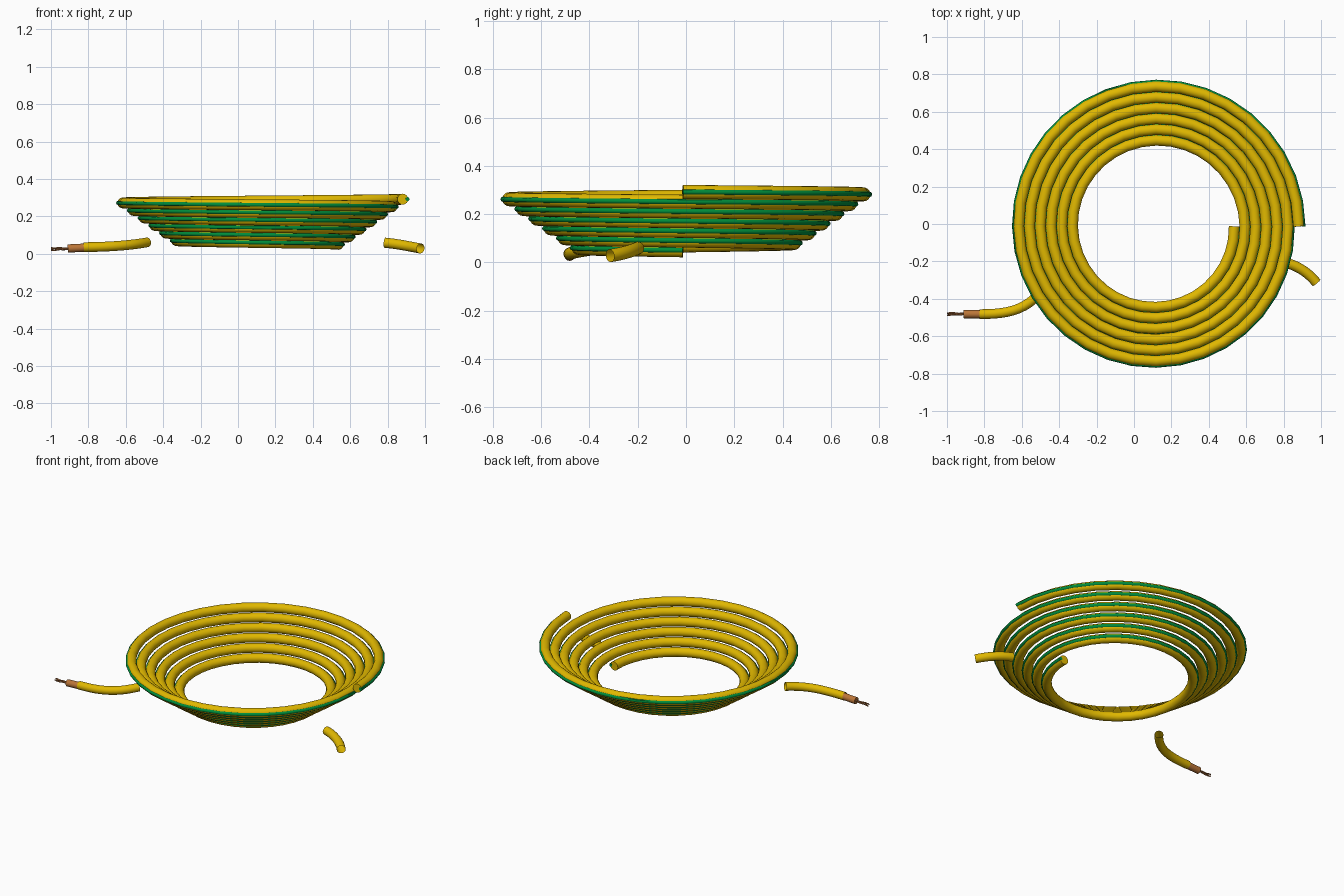
import bpy, bmesh
from math import sin, cos, pi
from mathutils import Vector
from mathutils.geometry import interpolate_bezier

if "Cube" in bpy.data.objects:
    bpy.data.objects.remove(bpy.data.objects["Cube"])


def material(name, rgb):
    m = bpy.data.materials.new(name)
    m.use_nodes = True
    m.diffuse_color = (*rgb, 1)
    bsdf = next(n for n in m.node_tree.nodes if n.type == "BSDF_PRINCIPLED")
    bsdf.inputs["Base Color"].default_value = (*rgb, 1)
    return m


YELLOW = material("yellow insulation", (0.75, 0.48, 0.0))
GREEN = material("green stripe", (0.0, 0.27, 0.045))
COPPER = material("copper core", (0.50, 0.18, 0.04))
STRAND = material("dark copper strand", (0.38, 0.14, 0.04))


def sweep(name, path, radius, mat, sides=16, capped=True):
    """Sweep a round section along a path."""
    bm = bmesh.new()
    up = Vector((0, 0, 1))
    rings = []
    for i, p in enumerate(path):
        tangent = (path[min(i + 1, len(path) - 1)] - path[max(i - 1, 0)]).normalized()
        out = up.cross(tangent).normalized()
        lift = tangent.cross(out)
        rings.append([bm.verts.new(p + radius * (cos(a) * out + sin(a) * lift))
                      for a in (2 * pi * k / sides for k in range(sides))])
    for r, s in zip(rings, rings[1:]):
        for k in range(sides):
            n = (k + 1) % sides
            bm.faces.new((r[k], r[n], s[n], s[k]))
    if capped:
        bm.faces.new(rings[0])
        bm.faces.new(rings[-1])
    bmesh.ops.recalc_face_normals(bm, faces=bm.faces[:])
    mesh = bpy.data.meshes.new(name)
    bm.to_mesh(mesh)
    bm.free()
    mesh.materials.append(mat)
    obj = bpy.data.objects.new(name, mesh)
    bpy.context.collection.objects.link(obj)
    bpy.ops.object.select_all(action="DESELECT")
    obj.select_set(True)
    bpy.context.view_layer.objects.active = obj
    bpy.ops.object.shade_smooth_by_angle(angle=pi / 4)


def bezier(a, b, c, d):
    return interpolate_bezier(Vector(a), Vector(b), Vector(c), Vector(d), 12)


def spiral(offset, turns=6, steps=36):
    """Clockwise conical spiral, widening and rising."""
    points = []
    for i in range(turns * steps + 1):
        t = i / steps
        r = 0.418 + offset + 0.0575 * t
        points.append(Vector((0.118 + r * cos(2 * pi * t),
                              -0.013 - r * sin(2 * pi * t),
                              0.05 + 0.0403 * t)))
    return points


# Coil with a raised stripe along its outer side
sweep("coiled_cable", spiral(0), 0.029, YELLOW)
sweep("coil_stripe", spiral(0.025), 0.011, GREEN, sides=8)

# Loose cable ends, open like cut sleeves
sweep("right_cable_end",
      bezier((0.785, -0.2, 0.059), (0.86, -0.215, 0.052),
             (0.93, -0.255, 0.036), (0.976, -0.315, 0.028)), 0.027, YELLOW, capped=False)
sweep("left_cable_end",
      bezier((-0.485, -0.345, 0.061), (-0.57, -0.46, 0.046),
             (-0.67, -0.482, 0.037), (-0.825, -0.482, 0.035)), 0.026, YELLOW, capped=False)

# Bared core and its splayed, twisted strands
sweep("bared_core", [Vector((-0.81, -0.482, 0.033)), Vector((-0.91, -0.482, 0.028))],
      0.022, COPPER)
for k in range(3):
    strand = []
    for i in range(9):
        a = 2 * pi * k / 3 + i * 0.4
        spread = 0.003 + 0.0006 * i
        strand.append(Vector((-0.905 - 0.095 * i / 8,
                              -0.481 + spread * cos(a),
                              0.027 - 0.002 * i / 8 + spread * sin(a))))
    sweep(f"core_strand_{k + 1}", strand, 0.004, STRAND, sides=8)
